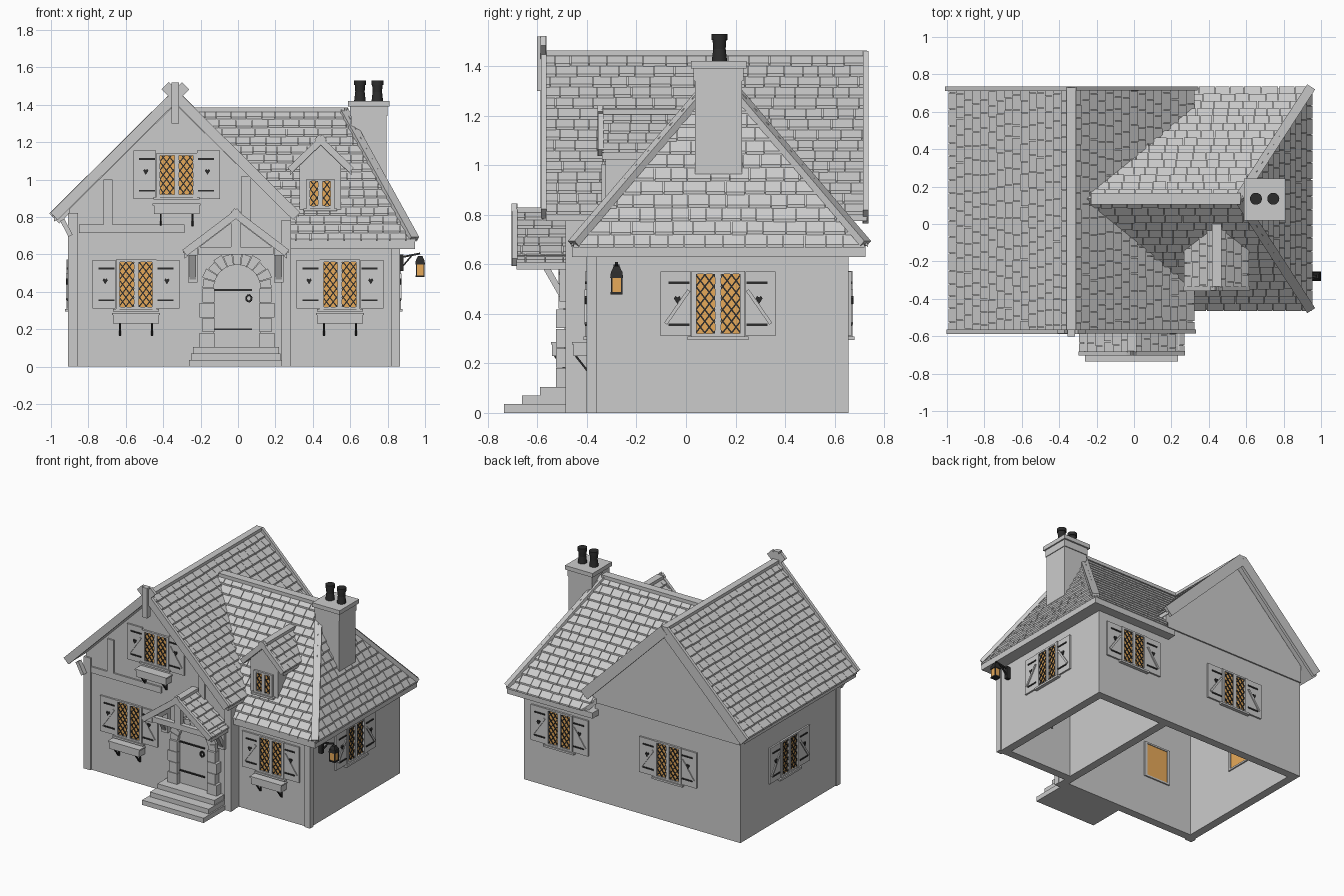
import bpy, bmesh, math, random
from mathutils import Vector as V, Matrix

random.seed(4)
if "Cube" in bpy.data.objects:
    bpy.data.objects.remove(bpy.data.objects["Cube"])


def material(name, rgb):
    m = bpy.data.materials.new(name)
    m.use_nodes = True
    m.diffuse_color = (*rgb, 1)
    m.node_tree.nodes["Principled BSDF"].inputs["Base Color"].default_value = (*rgb, 1)
    return m


MATS = [material("pale_grey", (.6, .6, .6)), material("amber_glass", (.8, .4, .1)),
        material("black_iron", (.025, .025, .025))]
GREY, AMBER, IRON = range(3)


# ---- helpers ----
def finish(name, bm, matrix=None):
    bmesh.ops.recalc_face_normals(bm, faces=bm.faces)
    me = bpy.data.meshes.new(name)
    bm.to_mesh(me)
    bm.free()
    for m in MATS:
        me.materials.append(m)
    ob = bpy.data.objects.new(name, me)
    bpy.context.collection.objects.link(ob)
    if matrix:
        ob.matrix_world = matrix
    return ob


def loft(bm, ring_a, ring_b, mat=GREY):
    a = [bm.verts.new(p) for p in ring_a]
    b = [bm.verts.new(p) for p in ring_b]
    n = len(a)
    faces = [bm.faces.new(a), bm.faces.new(b[::-1])]
    faces += [bm.faces.new((a[i], b[i], b[(i + 1) % n], a[(i + 1) % n])) for i in range(n)]
    for f in faces:
        f.material_index = mat


def box(bm, x, y, z, mat=GREY):
    ring = [(x[0], y[0]), (x[1], y[0]), (x[1], y[1]), (x[0], y[1])]
    loft(bm, [(*p, z[0]) for p in ring], [(*p, z[1]) for p in ring], mat)


def prism(bm, pts, y0, y1, mat=GREY):
    loft(bm, [(x, y0, z) for x, z in pts], [(x, y1, z) for x, z in pts], mat)


def bar(bm, p, q, w, h, mat=GREY):
    p, q = V(p), V(q)
    d = (q - p).normalized()
    side = d.cross(V((1, 0, 0) if abs(d.z) > .99 else (0, 0, 1))).normalized()
    up = side.cross(d)
    ring = [side * w / 2 * i + up * h / 2 * j for i, j in ((-1, -1), (1, -1), (1, 1), (-1, 1))]
    loft(bm, [p + r for r in ring], [q + r for r in ring], mat)


def clip(bm, co, no):
    bmesh.ops.bisect_plane(bm, geom=bm.verts[:] + bm.edges[:] + bm.faces[:],
                           plane_co=co, plane_no=no, clear_outer=True)
    bmesh.ops.holes_fill(bm, edges=[e for e in bm.edges if e.is_boundary], sides=0)


def slope(name, a, u, v, width, clips=()):
    """Shingled roof plane rising along v from an eave that runs along u."""
    a, u, v = V(a), V(u), V(v)
    n = u.cross(v).normalized()
    n = n if n.z > 0 else -n
    bm = bmesh.new()

    def sheet(x0, x1, t0, t1, low, high, drop):
        top = [a + u * x0 + v * t0 + n * low, a + u * x1 + v * t0 + n * low,
               a + u * x1 + v * t1 + n * high, a + u * x0 + v * t1 + n * high]
        loft(bm, top, [p - V((0, 0, drop)) for p in top])

    sheet(0, width, 0, 1, 0, 0, .03)
    rows = max(3, round(v.length / .06))
    for r in range(rows):
        x = -random.uniform(.01, .06)
        while x < width:
            end = x + random.uniform(.06, .095)
            x0, x1 = max(x, 0), min(end - .003, width)
            if x1 - x0 > .008:
                low = (r - (random.uniform(0, .08) if r else 0)) / rows
                sheet(x0, x1, low, (r + 1) / rows, .013, .003, .012)
            x = end
    for co, no in clips:
        clip(bm, co, no)
    finish(name, bm)


def gable_roof(name, cx, hw, y0, y1, zr, ze, boards):
    """Boards are (y, height, drop, length past the ridge)."""
    bm = bmesh.new()
    k = (zr - ze) / hw
    for s, side in ((-1, "left"), (1, "right")):
        slope(f"{name}_{side}_shingles", (cx + s * hw, y0, ze), (0, 1, 0), (-s * hw, 0, zr - ze), y1 - y0)
        for y, h, drop, past in boards:
            bar(bm, (cx + s * hw, y + s * .001, ze - drop),
                (cx - s * past, y + s * .001, zr - drop + past * k), .022, h)
    bar(bm, (cx, y0, zr + .004), (cx, y1, zr + .004), .05, .022)
    finish(name + "_boards_and_ridge", bm)


# ---- walls ----
T = .06
LEFT, RIGHT, BACK, MAIN_FRONT, SIDE_FRONT = -.9, .855, .656, -.475, -.39
bm = bmesh.new()
gable = [(LEFT, 0), (.28, 0), (.28, .8), (-.335, 1.405), (LEFT, .845)]
prism(bm, gable, MAIN_FRONT, MAIN_FRONT + T)
prism(bm, gable, BACK - T, BACK)
prism(bm, [(LEFT, .72), (.28, .72)] + gable[2:], BACK - .01, BACK + .01)
box(bm, (LEFT, LEFT + T), (MAIN_FRONT + T, BACK - T), (0, .845))
box(bm, (.28 - T, .28), (MAIN_FRONT + T, BACK - T), (0, .8))
finish("main_wing_walls", bm)

bm = bmesh.new()
box(bm, (.28, RIGHT), (SIDE_FRONT, SIDE_FRONT + T), (0, .64))
box(bm, (.28, RIGHT), (BACK - T, BACK), (0, .64))
box(bm, (RIGHT - T, RIGHT), (SIDE_FRONT + T, BACK - T), (0, .64))
finish("side_wing_walls", bm)

# ---- timbers on the front ----
bm = bmesh.new()
for x0, x1, y, z0, z1 in ((-.91, -.855, MAIN_FRONT, 0, .82), (.23, .284, MAIN_FRONT, 0, .78),
                          (.82, .865, SIDE_FRONT, 0, .63), (-.72, -.67, MAIN_FRONT, .76, 1),
                          (.02, .07, MAIN_FRONT, .76, 1.02), (-.85, -.285, MAIN_FRONT, .715, .76)):
    box(bm, (x0, x1), (y - .012, y + .03), (z0, z1))
bar(bm, (-.94, -.505, .785), (-.895, -.505, .7), .035, .025)
box(bm, (-.355, -.315), (-.602, -.565), (1.3, 1.52))
finish("front_timbers_and_finial", bm)

# ---- roofs ----
gable_roof("main_roof", -.335, .648, -.565, .73, 1.447, .804, ((-.575, .055, 0, .055), (.724, .075, .012, 0)))

apex, valley = V((.56, .135, 0)), V((-.27, .135, 0))
for side, s, cut in (("front", 1, (-.605, -.52, 0)), ("back", -1, (-.6, .6, 0))):
    slope(f"side_roof_{side}", (-.3, .135 - s * .59, .673), (1, 0, 0), (0, s * .59, .703), 1.25,
          ((apex, (.59, s * .382, 0)), (valley, cut)))
slope("side_roof_hip", (.942, -.455, .673), (0, 1, 0), (-.382, 0, .703), 1.18,
      ((apex, (-.59, -.382, 0)), (apex, (-.59, .382, 0))))
bm = bmesh.new()
bar(bm, (-.23, .135, 1.373), (.57, .135, 1.373), .06, .025)
for y in (-.455, .725):
    bar(bm, (.56, .135, 1.375), (.942, y, .684), .05, .028)
box(bm, (.25, .945), (-.46, .725), (.63, .672))
finish("side_roof_ridge_hips_and_eaves", bm)

# ---- dormer ----
bm = bmesh.new()
prism(bm, [(.33, .8), (.55, .8), (.55, 1.08), (.44, 1.19), (.33, 1.08)], -.325, -.02)
finish("dormer_walls", bm)
gable_roof("dormer_roof", .442, .165, -.34, 0, 1.212, 1.053, ((-.345, .035, .003, .02),))

# ---- chimney ----
bm = bmesh.new()
box(bm, (.605, .795), (.036, .226), (.85, 1.35))
box(bm, (.6, .8), (.03, .232), (1.34, 1.392))
box(bm, (.587, .81), (.02, .244), (1.39, 1.42))
finish("chimney", bm)
bm = bmesh.new()
for x in (.652, .745):
    for z, h, r0, r1 in ((1.42, .05, .031, .025), (1.468, .04, .025, .028), (1.505, .025, .032, .032)):
        bmesh.ops.create_cone(bm, cap_ends=True, segments=20, radius1=r0, radius2=r1, depth=h,
                              matrix=Matrix.Translation((x, .135, z + h / 2)))
for f in bm.faces:
    f.material_index = IRON
pots = finish("chimney_pots", bm)
pots.select_set(True)
bpy.context.view_layer.objects.active = pots
bpy.ops.object.shade_smooth_by_angle()


# ---- windows, built facing -y around their centre ----
def window(name, loc, turn=0, w=.088, h=.12, shutters=True, planter=False):
    bm = bmesh.new()
    # leaded lattice, cut to the pane
    for k in range(-12, 13):
        for s in (-1, 1):
            x = k * .036
            bar(bm, (x - s * .2, -.005, -.26), (x + s * .2, -.005, .26), .006, .006, IRON)
    for axis, lim in ((V((1, 0, 0)), w), (V((0, 0, 1)), h)):
        for s in (-1, 1):
            clip(bm, axis * s * lim, axis * s)
    box(bm, (-w, w), (-.003, T + .004), (-h, h), AMBER)
    for s in (-1, 1):
        box(bm, sorted((s * w, s * (w + .02))), (-.016, T + .01), (-h - .012, h + .012))
        box(bm, (-w, w), (-.014, T + .01), sorted((s * h, s * (h + .012))))
    box(bm, (-.012, .012), (-.014, .01), (-h, h))
    box(bm, (-w - .035, w + .035), (-.024, .01), (-h - .026, -h - .012))
    if shutters:
        for s in (-1, 1):
            box(bm, sorted((s * .11, s * .232)), (-.012, 0), (-.13, .13))
            for z in (-.085, .085):
                box(bm, sorted((s * .115, s * .2)), (-.017, -.011), (z - .005, z + .005), IRON)
            bar(bm, (s * .212, -.015, -.08), (s * .118, -.015, .055), .008, .014)
            # heart-shaped cut-out
            prism(bm, [(s * .165 + x, .018 + z) for x, z in
                       ((0, -.018), (.014, .004), (.008, .014), (0, .008), (-.008, .014), (-.014, .004))],
                  -.02, -.011, IRON)
    if planter:
        box(bm, (-.122, .122), (-.065, 0), (-.21, -.155))
        box(bm, (-.128, .128), (-.07, 0), (-.163, -.153))
        for x in (-.085, .085):
            bar(bm, (x, -.055, -.21), (x, -.008, -.27), .01, .008, IRON)
            box(bm, (x - .005, x + .005), (-.008, 0), (-.275, -.21), IRON)
    finish(name, bm, Matrix.Translation(loc) @ Matrix.Rotation(math.radians(turn), 4, "Z"))


window("front_right_window", (-.545, MAIN_FRONT, .44), planter=True)
window("front_left_window", (.545, SIDE_FRONT, .44), planter=True)
window("upper_window", (-.328, MAIN_FRONT, 1.025), h=.105, planter=True)
window("dormer_window", (.44, -.325, .925), w=.055, h=.067, shutters=False)
window("left_side_window", (RIGHT, .13, .44), 90)
window("right_side_window", (LEFT, .1, .44), -90)
window("back_window_a", (.56, BACK, .44), 180)
window("back_window_b", (-.32, BACK, .44), 180)

# ---- doorway ----
C, Z = -.005, .42


def arc(r, t):
    return C + r * math.cos(t), Z + r * math.sin(t)


bm = bmesh.new()
prism(bm, [(C - .125, .1), (C + .125, .1)] + [arc(.125, math.pi * i / 16) for i in range(17)], -.49, -.46)
for z in (.2, .41):
    box(bm, (C - .12, C + .08), (-.498, -.485), (z - .005, z + .005), IRON)
ring = [(.058 + .015 * math.cos(t), -.498, .365 + .018 * math.sin(t)) for t in (math.pi * i / 4 for i in range(9))]
for p, q in zip(ring, ring[1:]):
    bar(bm, p, q, .008, .01, IRON)
finish("door", bm)

bm = bmesh.new()
for s in (-1, 1):
    for i in range(4):
        z = .105 + i * .079
        box(bm, sorted((C + s * .12, C + s * (.185 if i % 2 else .2))), (-.525, -.46), (z, z + .076))
for i in range(11):
    t0, t1 = (math.pi * (i + e) / 11 for e in (.03, .97))
    ro = .195 if i % 2 else .185
    prism(bm, [arc(.125, t0), arc(ro, t0), arc(ro, t1), arc(.125, t1)], -.515, -.46)
finish("door_stones", bm)

bm = bmesh.new()
for i, (x0, x1) in enumerate(((-.263, .236), (-.25, .226), (-.24, .22))):
    box(bm, (x0, x1), (-.735 + i * .073, -.47), (i * .035, i * .035 + .035))
finish("steps", bm)

# ---- porch ----
gable_roof("porch_roof", -.012, .273, -.685, -.47, .815, .608, ((-.692, .04, 0, .02),))
bm = bmesh.new()
box(bm, (-.215, .19), (-.685, -.65), (.6, .64))
box(bm, (-.037, .013), (-.685, -.65), (.64, .8))
for x in (-.242, .218):
    box(bm, (x - .026, x + .026), (-.685, -.47), (.595, .635))
    box(bm, (x - .026, x + .026), (-.51, -.47), (.45, .63))
    bar(bm, (x, -.575, .605), (x, -.495, .465), .035, .025)
finish("porch_frame", bm)

# ---- lantern ----
bm = bmesh.new()
lx, ly = .974, -.28
corners = [(i, j) for i, j in ((-1, -1), (1, -1), (1, 1), (-1, 1))]
box(bm, (RIGHT, .885), (ly - .012, ly + .012), (.51, .6), IRON)
bar(bm, (.875, ly, .585), (lx, ly, .605), .012, .01, IRON)
bar(bm, (.875, ly, .53), (.93, ly, .595), .01, .008, IRON)
box(bm, (lx - .02, lx + .02), (ly - .02, ly + .02), (.488, .55), AMBER)
box(bm, (lx - .024, lx + .024), (ly - .024, ly + .024), (.478, .488), IRON)
for z, a, b in ((.545, .026, .023), (.567, .023, .012)):
    loft(bm, [(lx + i * a, ly + j * a, z) for i, j in corners],
         [(lx + i * b, ly + j * b, z + .025) for i, j in corners], IRON)
for i, j in corners:
    bar(bm, (lx + i * .02, ly + j * .02, .485), (lx + i * .02, ly + j * .02, .55), .006, .006, IRON)
finish("lantern", bm)
